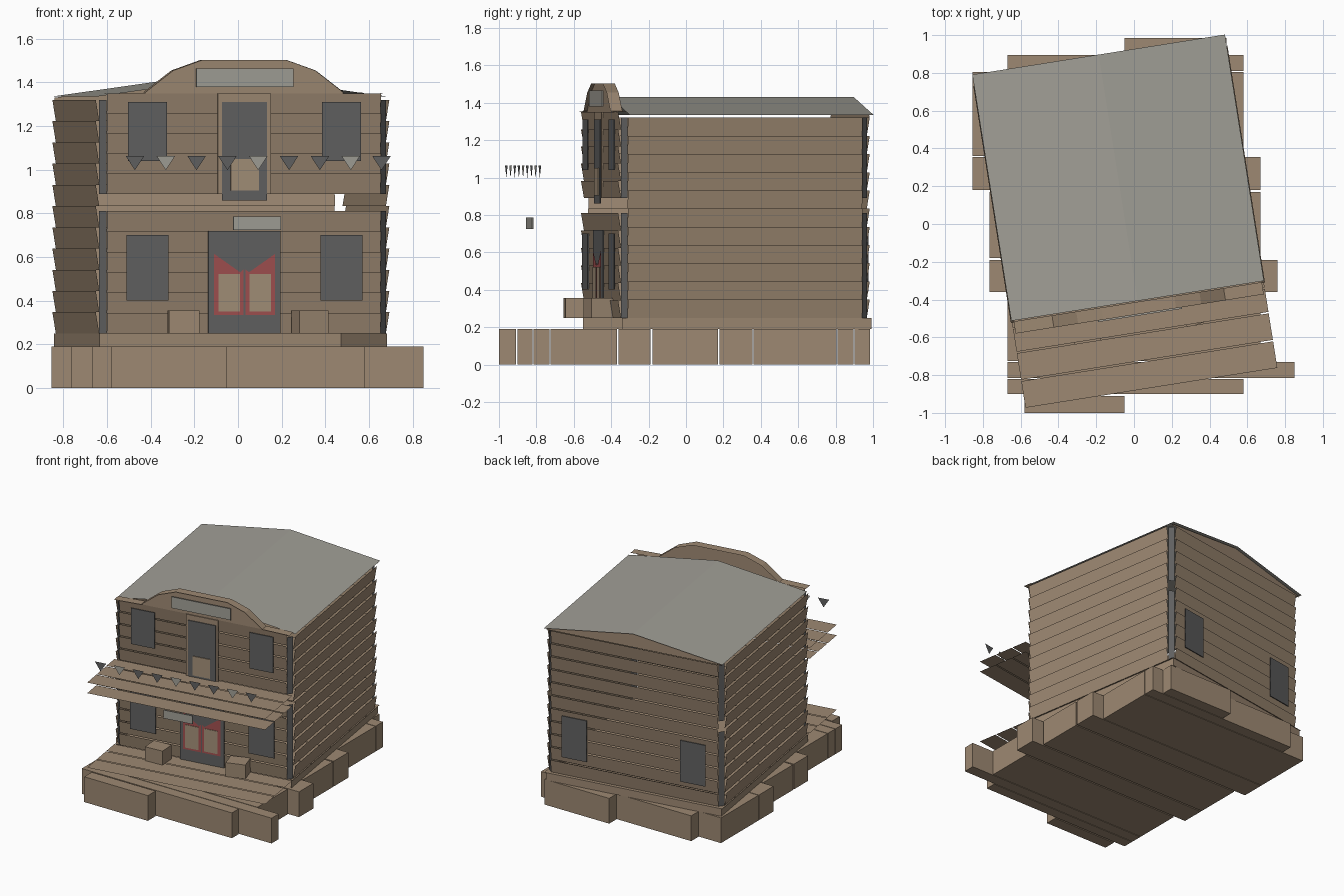
import bpy
import math
from mathutils import Matrix, Vector

cube = bpy.data.objects.get("Cube")
if cube:
    bpy.data.objects.remove(cube, do_unlink=True)


def material(name, rgb):
    m = bpy.data.materials.new(name)
    m.use_nodes = True
    colour = (*rgb, 1)
    m.diffuse_color = colour
    bsdf = m.node_tree.nodes["Principled BSDF"]
    bsdf.inputs["Base Color"].default_value = colour
    bsdf.inputs["Roughness"].default_value = 0.9
    return m


WOOD = material("weathered wood", (0.34, 0.25, 0.17))
PANEL = material("pale wood", (0.37, 0.28, 0.19))
GREY = material("light grey", (0.36, 0.35, 0.31))
DARK = material("dark grey", (0.12, 0.12, 0.12))
RED = material("faded red", (0.36, 0.08, 0.08))

# The house stands turned on its foundation
TURN = Matrix.Translation((-0.084, 0.245, 0)) @ Matrix.Rotation(math.radians(9), 4, 'Z')
HALF, FRONT, BACK, FLOOR, EAVE = 0.665, -0.70, 0.63, 0.25, 1.32


def sheets(name, polygons, mat, frame=TURN):
    """One object made of separate flat polygons."""
    verts, faces = [], []
    for poly in polygons:
        faces.append(range(len(verts), len(verts) + len(poly)))
        verts += poly
    mesh = bpy.data.meshes.new(name)
    mesh.from_pydata(verts, [], [list(f) for f in faces])
    mesh.materials.append(mat)
    ob = bpy.data.objects.new(name, mesh)
    ob.matrix_world = frame
    bpy.context.collection.objects.link(ob)
    return ob


def box(name, x, y, z, mat, frame=TURN):
    """Box from three (low, high) ranges."""
    corner = lambda i, j, k: (x[i], y[j], z[k])
    quads = [[(0, 0), (0, 1), (1, 1), (1, 0)], [(0, 0), (1, 0), (1, 1), (0, 1)]]
    polys = []
    for k in (0, 1):
        polys.append([corner(a, b, k) for a, b in quads[k]])
        polys.append([corner(k, b, a) for a, b in quads[k]][::-1 if k else 1][::-1])
        polys.append([corner(a, k, b) for a, b in quads[k]][::-1])
    ob = sheets(name, polys, mat, frame)
    bpy.context.view_layer.objects.active = ob
    ob.select_set(True)
    bpy.ops.object.mode_set(mode='EDIT')
    bpy.ops.mesh.select_all(action='SELECT')
    bpy.ops.mesh.remove_doubles(threshold=0.0001)
    bpy.ops.mesh.normals_make_consistent(inside=False)
    bpy.ops.object.mode_set(mode='OBJECT')
    ob.select_set(False)
    return ob


def siding(name, start, end, z0, z1, count):
    """Stack of tilted boards; outward is to the right of start -> end."""
    a, b = Vector((*start, 0)), Vector((*end, 0))
    out = (b - a).normalized().cross(Vector((0, 0, 1))) * 0.016
    step = (z1 - z0) / count
    polys = []
    for i in range(count):
        low = Vector((0, 0, z0 + i * step))
        high = Vector((0, 0, z0 + (i + 1) * step))
        polys.append([tuple(p) for p in (a + low, b + low, b + out + high, a + out + high)])
    return sheets(name, polys, WOOD)


def planks(name, edges, z):
    """Flat boards running across the house, with narrow gaps."""
    w, gap = HALF + 0.01, 0.004
    polys = [[(-w, p + gap, z), (w, p + gap, z), (w, q - gap, z), (-w, q - gap, z)]
             for p, q in zip(edges, edges[1:])]
    return sheets(name, polys, WOOD)


# Foundation blocks: y range and x range of each row
rows = [(-1.0, -0.91, -0.58, -0.05), (-0.90, -0.82, -0.67, 0.58),
        (-0.815, -0.73, -0.67, 0.85), (-0.725, -0.37, -0.67, 0.67),
        (-0.36, -0.19, -0.765, 0.76), (-0.18, 0.17, -0.765, 0.67),
        (0.18, 0.355, -0.855, 0.67), (0.36, 0.805, -0.855, 0.58),
        (0.81, 0.895, -0.67, 0.58), (0.90, 0.985, -0.05, 0.49)]
for y0, y1, x0, x1 in rows:
    box("foundation_block", (x0, x1), (y0, y1), (0, 0.19), WOOD, Matrix())

# Floor, porch deck and the two awning layers
planks("floor_deck", [-1.13, -0.98, -0.83, -0.70, -0.4, -0.1, 0.2, 0.45, 0.66], FLOOR)
for z in (0.81, 0.89):
    planks("awning_planks", [-1.13, -0.98, -0.83, -0.70], z)

# Skirt below the floor on three sides
ring = [(HALF, FRONT), (HALF, BACK + 0.02), (-HALF, BACK + 0.02), (-HALF, FRONT)]
sheets("floor_skirt", [[(*p, 0.19), (*q, 0.19), (*q, FLOOR), (*p, FLOOR)]
                       for p, q in zip(ring, ring[1:])], WOOD)

# Board walls
c = 0.03
siding("left_wall", (HALF, FRONT + c), (HALF, BACK - c), FLOOR, EAVE, 11)
siding("right_wall", (-HALF, BACK - c), (-HALF, FRONT + c), FLOOR, EAVE, 11)
siding("back_wall", (HALF - c, BACK), (c - HALF, BACK), FLOOR, EAVE, 11)
siding("front_wall_lower", (c - HALF, FRONT), (HALF - c, FRONT), FLOOR, 0.81, 6)
siding("front_wall_upper", (c - HALF, FRONT), (HALF - c, FRONT), 0.89, 1.35, 5)

# Bevelled corner trims, one per storey
for sx in (-1, 1):
    for y, inward in ((FRONT, c), (BACK, -c)):
        for z0, z1 in ((FLOOR, 0.81), (0.89, EAVE)):
            p, q = (sx * HALF, y + inward), (sx * (HALF - c), y)
            sheets("corner_trim", [[(*p, z0), (*q, z0), (*q, z1), (*p, z1)]], DARK)

# Roof sheets and back gable
w, d = 0.677, 0.66
sheets("roof", [[(s * w, -d, 1.335), (s * w, d, 1.335), (0, d, 1.43), (0, -d, 1.43)][::s]
                for s in (-1, 1)], GREY)
sheets("back_gable", [[(HALF, BACK + 0.01, EAVE), (-HALF, BACK + 0.01, EAVE),
                       (-HALF, BACK + 0.01, 1.33), (0, BACK + 0.01, 1.424),
                       (HALF, BACK + 0.01, 1.33)]], WOOD)

# Arched parapet: front face and the capping strip that follows it
half_arch = [(0.195, 1.503), (0.33, 1.455), (0.46, 1.355), (HALF, 1.35)]
arch = [(-x, z) for x, z in reversed(half_arch)] + half_arch
sheets("parapet_face", [[(x, FRONT - 0.01, z) for x, z in [(-0.46, 1.34), (0.46, 1.34)]
                         + arch[-2:0:-1]]], WOOD)
sheets("parapet_cap", [[(p[0], -0.73, p[1]), (q[0], -0.73, q[1]),
                        (q[0], -0.665, q[1]), (p[0], -0.665, p[1])]
                       for p, q in zip(arch, arch[1:])], WOOD)


def plate(name, x0, x1, z0, z1, mat, y=FRONT - 0.018, thick=0.006):
    return box(name, (x0, x1), (y - thick, y), (z0, z1), mat)


# Windows, front and back
for s in (-0.45, 0.45):
    plate("upper_window", s - 0.09, s + 0.09, 1.04, 1.31, DARK)
    plate("lower_window", s - 0.097, s + 0.097, 0.40, 0.70, DARK)
    plate("back_window", s - 0.095, s + 0.095, 0.39, 0.70, DARK, BACK + 0.024)

# Upper door with its surround
plate("upper_door_surround", -0.123, 0.123, 0.89, 1.35, WOOD)
plate("upper_door", -0.105, 0.105, 0.86, 1.31, DARK, FRONT - 0.024)
plate("upper_door_panel", -0.065, 0.065, 0.905, 1.05, PANEL, FRONT - 0.03)

# Lower doorway with a pair of swing doors
plate("doorway", -0.167, 0.167, FLOOR, 0.72, DARK)
for s in (-1, 1):
    outline = [(0.004, 0.335), (0.142, 0.335), (0.142, 0.615), (0.02, 0.53), (0.004, 0.545)]
    sheets("swing_door", [[(s * x, FRONT - 0.03, z) for x, z in outline][::s]], RED)
    xs = sorted((s * 0.022, s * 0.122))
    plate("swing_door_panel", *xs, 0.35, 0.522, PANEL, FRONT - 0.031, 0.004)

# Blank sign boards
box("parapet_sign", (-0.225, 0.225), (-0.738, -0.73), (1.38, 1.465), GREY)
box("hanging_sign", (-0.11, 0.11), (-1.098, -1.09), (0.725, 0.787), GREY)

# Row of pennants, every third one lighter
for i in range(9):
    x = (i - 4) * 0.143
    flag = [(x - 0.043, -1.13, 1.063), (x, -1.13, 0.998), (x + 0.043, -1.13, 1.063)]
    sheets("pennant", [flag], GREY if i % 3 == 1 else DARK)

# Crates on the porch
for x, y, turn in ((-0.25, -0.59, 4), (0.33, -0.47, 18)):
    place = Matrix.Translation((x, y, FLOOR)) @ Matrix.Rotation(math.radians(turn), 4, 'Z')
    box("crate", (-0.07, 0.07), (-0.06, 0.06), (0, 0.105), WOOD, place)
